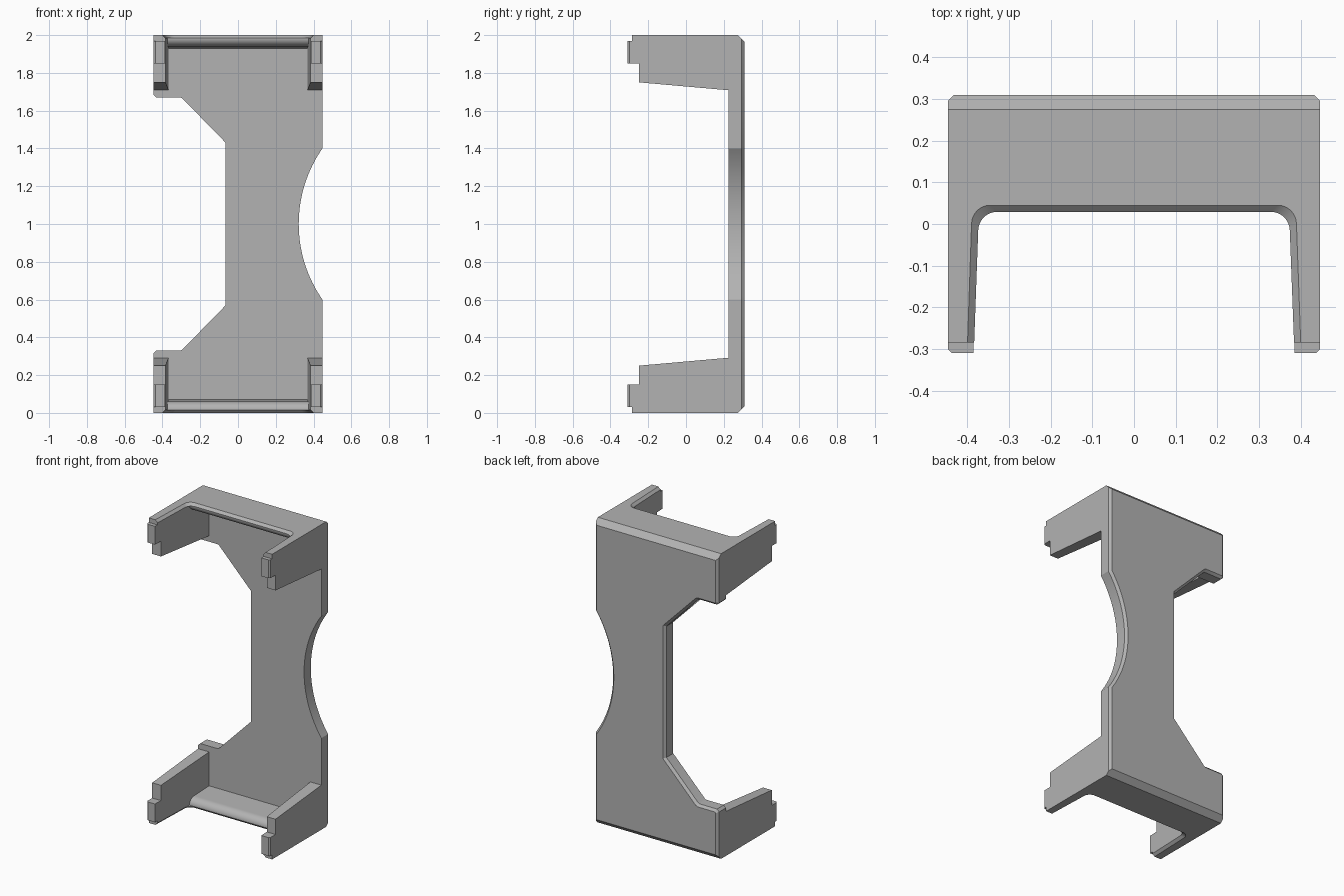
import bpy, bmesh, math
from mathutils import Vector

cube = bpy.data.objects.get("Cube")
if cube:
    bpy.data.objects.remove(cube)

W = 0.447            # half width
BACK, FACE = 0.31, 0.225   # rear and front of the back plate


def loft(name, loop_a, loop_b, bevel_if=None, bevel=0.0):
    """Closed solid between two matching loops, with optional chamfered edges."""
    bm = bmesh.new()
    a = [bm.verts.new(p) for p in loop_a]
    b = [bm.verts.new(p) for p in loop_b]
    n = len(a)
    bm.faces.new(a)
    bm.faces.new(b)
    for i in range(n):
        j = (i + 1) % n
        bm.faces.new((a[i], a[j], b[j], b[i]))
    bmesh.ops.recalc_face_normals(bm, faces=bm.faces)
    if bevel_if:
        edges = [e for e in bm.edges if bevel_if(*[v.co for v in e.verts])]
        bmesh.ops.bevel(bm, geom=edges, offset=bevel, segments=1,
                        profile=0.5, affect='EDGES')
    mesh = bpy.data.meshes.new(name)
    bm.to_mesh(mesh)
    bm.free()
    obj = bpy.data.objects.new(name, mesh)
    bpy.context.scene.collection.objects.link(obj)
    return obj


def combine(target, other, operation):
    """Apply a boolean and discard the helper."""
    mod = target.modifiers.new("combine", 'BOOLEAN')
    mod.operation, mod.object, mod.solver = operation, other, 'EXACT'
    bpy.context.view_layer.objects.active = target
    bpy.ops.object.modifier_apply(modifier=mod.name)
    bpy.data.objects.remove(other)


def across(name, profile, half, flip, **kw):
    """Solid from a (y, z) profile spanning x; half gives the half width at y."""
    side = lambda s: [(s * half(y), y, 2 - z if flip else z) for y, z in profile]
    return loft(name, side(-1), side(1), **kw)


def inner(y):
    return 0.375 - 0.035 * y


def opening(d, z):
    """U-shaped plan of the end opening, grown outwards by d."""
    r = 0.045
    right = [(inner(-0.4) + d, -0.4)]
    for i in range(9):
        t = i / 8 * math.pi / 2
        right.append((inner(0) + d - r + r * math.cos(t),
                      0.03 + d - r + r * math.sin(t)))
    left = [(-x, y) for x, y in reversed(right)]
    return [(x, y, z) for x, y in right + left]


# Back plate: stepped notch on one side, shallow arc on the other
notch = [(-W, 1.685), (-W + 0.015, 1.67), (-0.305, 1.67), (-0.295, 1.665),
         (-0.065, 1.43)]
outline = [(W, 2), (-W, 2)] + notch + [(x, 2 - z) for x, z in reversed(notch)]
outline += [(-W, 0), (W, 0)]
radius, half_angle = 0.7, math.asin(0.4 / 0.7)
cx = W + radius * math.cos(half_angle)
for i in range(33):
    t = half_angle * (i / 16 - 1)
    outline.append((cx - radius * math.cos(t), 1 + radius * math.sin(t)))

bracket = loft("bracket_body",
               [(x, FACE, z) for x, z in outline],
               [(x, BACK, z) for x, z in outline],
               lambda p, q: min(p.y, q.y) > BACK - 0.001, 0.015)

# End frames: two side walls with tabs, joined by a rounded shelf
wall = [(0.26, 2), (-0.285, 2), (-0.285, 1.97), (-0.31, 1.97), (-0.31, 1.85),
        (-0.25, 1.85), (-0.25, 1.75), (0.26, 1.705)]
pocket = [(FACE, 1.6), (-0.4, 1.6), (-0.4, 1.984), (0.03, 1.984)]
for i in range(1, 11):
    t = i / 10 * math.pi / 2
    pocket.append((0.08 - 0.05 * math.cos(t), 1.984 - 0.044 * math.sin(t)))
pocket.append((FACE, 1.93))
wedge = [(0.265, 2.01), (0.32, 1.955), (0.34, 2.03)]

for flip in (False, True):
    frame = across("end_frame", wall, lambda y: W, flip,
                   bevel_if=lambda p, q: max(p.y, q.y) < -0.3
                   and abs(p.x - q.x) < 0.001, bevel=0.01)
    combine(frame, across("pocket_cutter", pocket, inner, flip), 'DIFFERENCE')
    z_in, z_out = (0.03, -0.03) if flip else (1.97, 2.03)
    cutter = loft("opening_cutter", opening(-0.015, z_in), opening(0.045, z_out))
    combine(frame, cutter, 'DIFFERENCE')
    combine(bracket, frame, 'UNION')
    # Broad chamfer along the rear end edge
    combine(bracket, across("chamfer_cutter", wedge, lambda y: 0.6, flip),
            'DIFFERENCE')

# Plain grey finish
grey = bpy.data.materials.new("plain_grey")
grey.use_nodes = True
colour = (0.45, 0.45, 0.45, 1)
grey.diffuse_color = colour
grey.node_tree.nodes["Principled BSDF"].inputs["Base Color"].default_value = colour
bracket.data.materials.clear()
bracket.data.materials.append(grey)

for o in bpy.context.selected_objects:
    o.select_set(False)
bracket.select_set(True)
bpy.context.view_layer.objects.active = bracket
bpy.ops.object.shade_smooth_by_angle(angle=math.radians(25))
